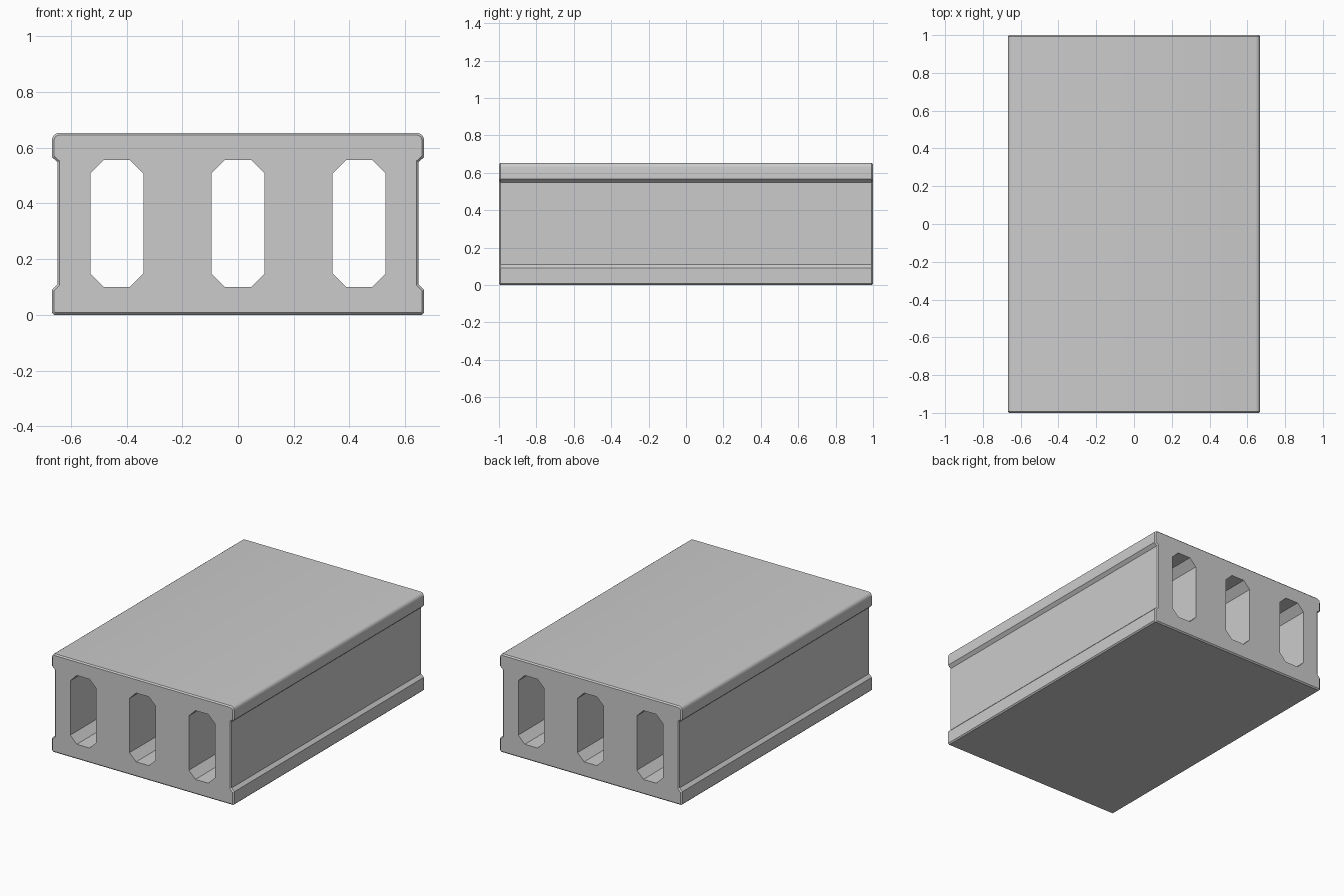
import bpy, bmesh, math
from mathutils import Vector

if "Cube" in bpy.data.objects:
    bpy.data.objects.remove(bpy.data.objects["Cube"])

HALF_LEN, BEVEL = 1.0, 0.008

# Right half of the block outline (x, z), bottom to top, with a rounded top corner
half = [(0.66, 0), (0.668, 0.008), (0.668, 0.09), (0.648, 0.11),
        (0.648, 0.548), (0.668, 0.566)]
for i in range(5):
    a = math.radians(22.5 * i)
    half.append((0.643 + 0.025 * math.cos(a), 0.628 + 0.025 * math.sin(a)))
outline = half + [(-x, z) for x, z in reversed(half)]


def inset(points, d):
    """Move a counter-clockwise closed outline inward by d."""
    result = []
    for i, p in enumerate(points):
        p = Vector(p)
        e1 = (p - Vector(points[i - 1])).normalized()
        e2 = (Vector(points[(i + 1) % len(points)]) - p).normalized()
        n1, n2 = Vector((-e1.y, e1.x)), Vector((-e2.y, e2.x))
        result.append(p + (n1 + n2) * d / (1 + n1.dot(n2)))
    return result


def hole(cx):
    """Tall slot with clipped corners."""
    w, lo, hi, c = 0.095, 0.10, 0.556, 0.048
    side = [(w - c, lo), (w, lo + c), (w, hi - c), (w - c, hi)]
    return [(cx + s * x, z) for s, pts in ((1, side), (-1, side[::-1])) for x, z in pts]


def ring(bm, points, y):
    return [bm.verts.new((p[0], y, p[1])) for p in points]


def bridge(bm, rings):
    for a, b in zip(rings, rings[1:]):
        for i in range(len(a)):
            bm.faces.new((a[i - 1], a[i], b[i], b[i - 1]))


bm = bmesh.new()
# Outer shell with softened end edges, then the through slots
small = inset(outline, BEVEL)
shell = [ring(bm, pts, y) for pts, y in (
    (small, -HALF_LEN), (outline, -HALF_LEN + BEVEL),
    (outline, HALF_LEN - BEVEL), (small, HALF_LEN))]
bridge(bm, shell)
for cx in (-0.435, 0, 0.435):
    pts = hole(cx)
    bridge(bm, [ring(bm, pts, -HALF_LEN), ring(bm, pts, HALF_LEN)])

# End faces around the slots
for y in (-HALF_LEN, HALF_LEN):
    edges = [e for e in bm.edges if all(abs(v.co.y - y) < 1e-5 for v in e.verts)]
    bmesh.ops.triangle_fill(bm, edges=edges, use_beauty=True, normal=(0, y, 0))
bmesh.ops.recalc_face_normals(bm, faces=bm.faces[:])

mesh = bpy.data.meshes.new("hollow_block")
bm.to_mesh(mesh)
bm.free()
block = bpy.data.objects.new("hollow_block", mesh)
bpy.context.collection.objects.link(block)
bpy.context.view_layer.objects.active = block
block.select_set(True)
bpy.ops.object.shade_smooth_by_angle(angle=math.radians(30))
